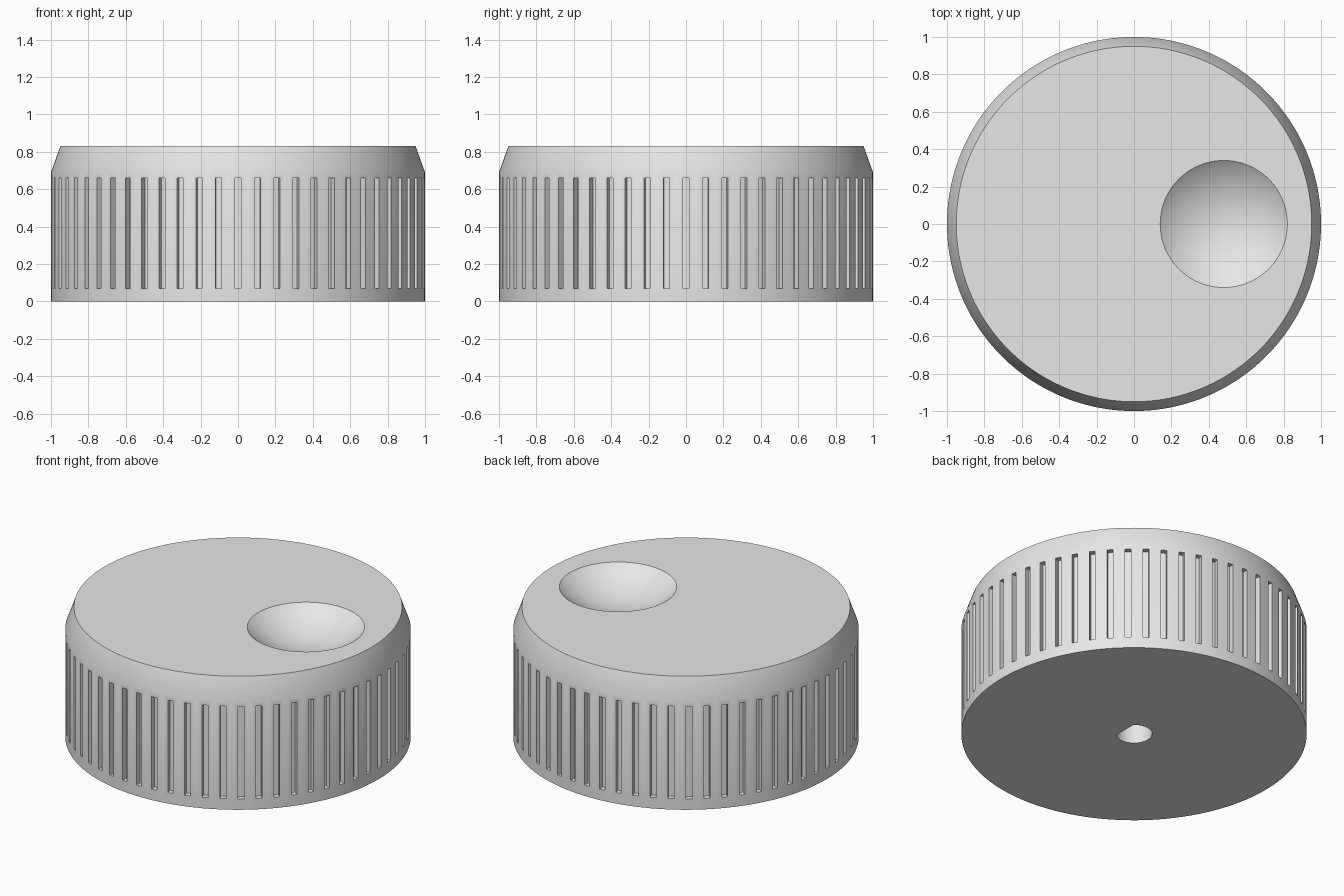
import bpy, bmesh, math
from mathutils import Matrix

cube = bpy.data.objects.get("Cube")
if cube:
    bpy.data.objects.remove(cube, do_unlink=True)

grey = bpy.data.materials.new("light_grey")
grey.use_nodes = True
grey.diffuse_color = (0.8, 0.8, 0.8, 1)
grey.node_tree.nodes["Principled BSDF"].inputs["Base Color"].default_value = (0.8, 0.8, 0.8, 1)

HEIGHT = 0.83
SEGMENTS = 240


def make_object(name, bm):
    bmesh.ops.recalc_face_normals(bm, faces=bm.faces)
    mesh = bpy.data.meshes.new(name)
    bm.to_mesh(mesh)
    bm.free()
    mesh.materials.append(grey)
    obj = bpy.data.objects.new(name, mesh)
    bpy.context.collection.objects.link(obj)
    return obj


def loft(bm, rings):
    """Skin a stack of rings and cap both ends."""
    loops = [[bm.verts.new(p) for p in ring] for ring in rings]
    for low, high in zip(loops, loops[1:]):
        for i in range(len(low)):
            j = (i + 1) % len(low)
            bm.faces.new((low[i], low[j], high[j], high[i]))
    bm.faces.new(loops[0][::-1])
    bm.faces.new(loops[-1])


def circle(radius, z):
    # Half-step offset keeps body edges clear of the groove centres
    angles = [math.tau * (i + 0.5) / SEGMENTS for i in range(SEGMENTS)]
    return [(radius * math.cos(a), radius * math.sin(a), z) for a in angles]


# Knob body with a bevelled upper rim
bm = bmesh.new()
loft(bm, [circle(1, 0), circle(1, 0.69), circle(0.95, HEIGHT)])
knob = make_object("knob", bm)

# Grip grooves around the side
bm = bmesh.new()
GROOVES, DEPTH, WIDTH, LOW, HIGH = 60, 0.035, 0.034, 0.07, 0.66
for i in range(GROOVES):
    place = (Matrix.Rotation(math.tau * i / GROOVES, 4, 'Z')
             @ Matrix.Translation((1, 0, (LOW + HIGH) / 2))
             @ Matrix.Diagonal((2 * DEPTH, WIDTH, HIGH - LOW, 1)))
    bmesh.ops.create_cube(bm, size=1, matrix=place)
grooves = make_object("groove_cutter", bm)

# Shallow finger dimple in the top
bm = bmesh.new()
BALL, RIM = 0.53, 0.34
centre_z = HEIGHT + math.sqrt(BALL ** 2 - RIM ** 2)
bmesh.ops.create_uvsphere(bm, u_segments=96, v_segments=64, radius=BALL,
                          matrix=Matrix.Translation((0.48, 0, centre_z)))
dimple = make_object("dimple_cutter", bm)

# D-shaped shaft hole in the underside, flat towards +x
bm = bmesh.new()
HOLE, FLAT = 0.105, 0.07
start = math.acos(FLAT / HOLE)
arc = [start + (math.tau - 2 * start) * i / 48 for i in range(49)]
loft(bm, [[(HOLE * math.cos(a), HOLE * math.sin(a), z) for a in arc]
          for z in (-0.1, 0.5)])
shaft = make_object("shaft_hole_cutter", bm)

# Cut everything out of the body
cutters = (grooves, dimple, shaft)
for cutter in cutters:
    cutter.hide_render = True
    mod = knob.modifiers.new(cutter.name, 'BOOLEAN')
    mod.operation = 'DIFFERENCE'
    mod.solver = 'EXACT'
    mod.object = cutter

bpy.context.view_layer.update()
cut_knob = knob.evaluated_get(bpy.context.evaluated_depsgraph_get())
finished = bpy.data.meshes.new_from_object(cut_knob)
knob.modifiers.clear()
knob.data = finished
for cutter in cutters:
    bpy.data.objects.remove(cutter, do_unlink=True)

# Smooth the round surfaces, keep the rims crisp
for obj in bpy.context.selected_objects:
    obj.select_set(False)
knob.select_set(True)
bpy.context.view_layer.objects.active = knob
bpy.ops.object.shade_smooth_by_angle(angle=math.radians(30))
